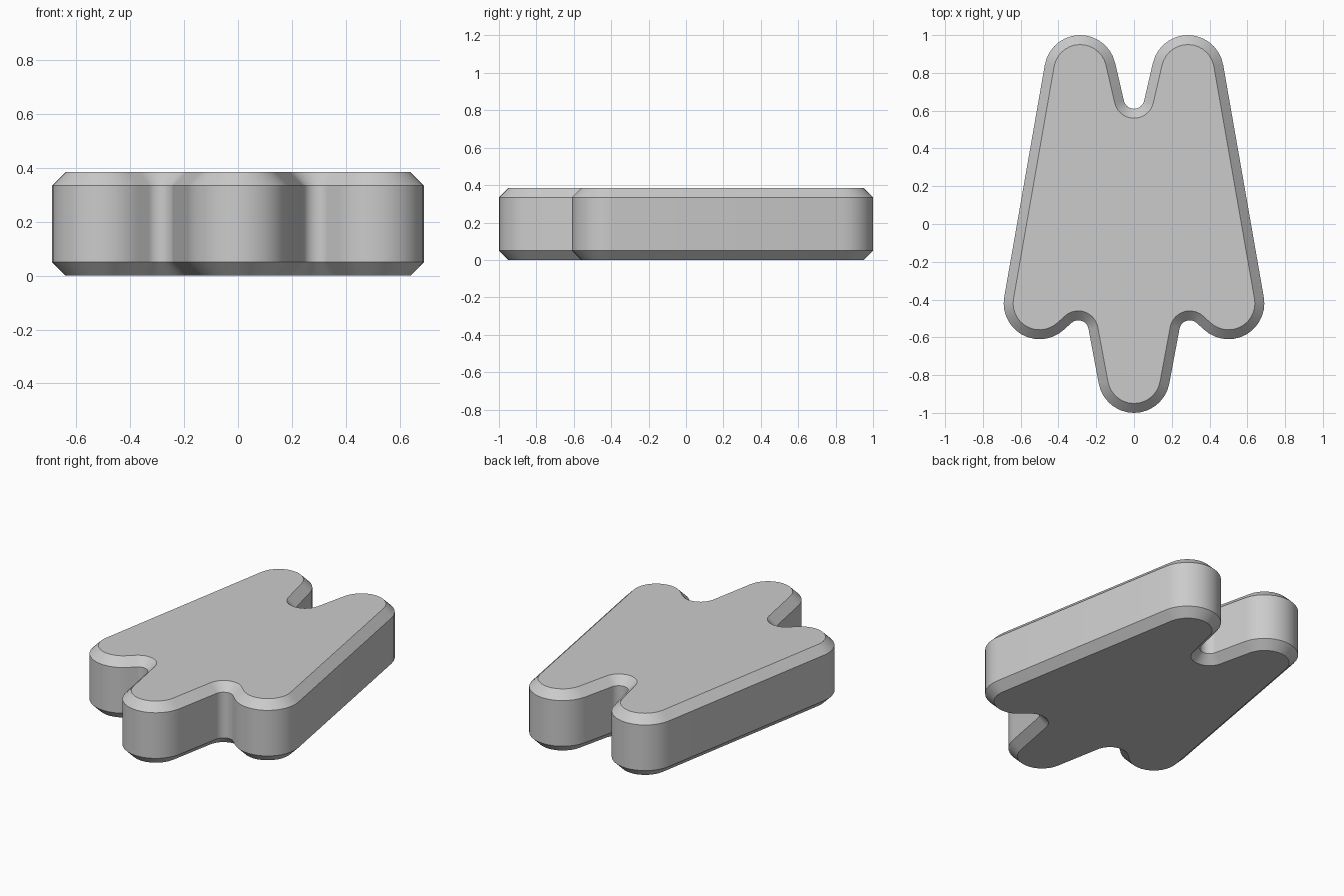
import bpy, bmesh
from math import sin, cos, acos, atan2, hypot, pi

if "Cube" in bpy.data.objects:
    bpy.data.objects.remove(bpy.data.objects["Cube"])

HEIGHT, CHAMFER, STEPS = 0.385, 0.05, 14

# Outline circles, counter-clockwise: x, y, radius (negative = hollow notch)
right = [(0.5, -0.42, 0.19), (0.285, 0.81, 0.19)]
notch = (0.295, -0.565, -0.055)
mirror = lambda c: (-c[0], c[1], c[2])
circles = (right + [(0, 0.665, -0.055)] + [mirror(c) for c in reversed(right)]
           + [mirror(notch), (0, -0.81, 0.19), notch])


def tangent_normal(a, b):
    """Outward normal angle of the line joining two circles."""
    dx, dy = b[0] - a[0], b[1] - a[1]
    ratio = max(-1, min(1, (a[2] - b[2]) / hypot(dx, dy)))
    return atan2(dy, dx) - acos(ratio)


n = len(circles)
normals = [tangent_normal(circles[i], circles[(i + 1) % n]) for i in range(n)]


def outline(inset):
    """Rounded outline, moved inwards by inset."""
    pts = []
    for i, (x, y, r) in enumerate(circles):
        start = normals[i - 1]
        turn = (normals[i] - start) % (2 * pi)
        if r < 0:
            turn -= 2 * pi
        for k in range(STEPS + 1):
            a = start + turn * k / STEPS
            pts.append((x + (r - inset) * cos(a), y + (r - inset) * sin(a)))
    return pts


# Plate: four stacked rings give straight walls and chamfered rims
bm = bmesh.new()
levels = [(CHAMFER, 0), (0, CHAMFER), (0, HEIGHT - CHAMFER), (CHAMFER, HEIGHT)]
rings = [[bm.verts.new((x, y, z)) for x, y in outline(inset)] for inset, z in levels]
for low, high in zip(rings, rings[1:]):
    for i in range(len(low)):
        j = (i + 1) % len(low)
        bm.faces.new((low[i], low[j], high[j], high[i]))
bm.faces.new(rings[0][::-1])
bm.faces.new(rings[-1])

mesh = bpy.data.meshes.new("chamfered_plate")
bm.to_mesh(mesh)
bm.free()
plate = bpy.data.objects.new("chamfered_plate", mesh)
bpy.context.collection.objects.link(plate)
bpy.context.view_layer.objects.active = plate
plate.select_set(True)
bpy.ops.object.shade_smooth_by_angle(angle=pi / 6)
